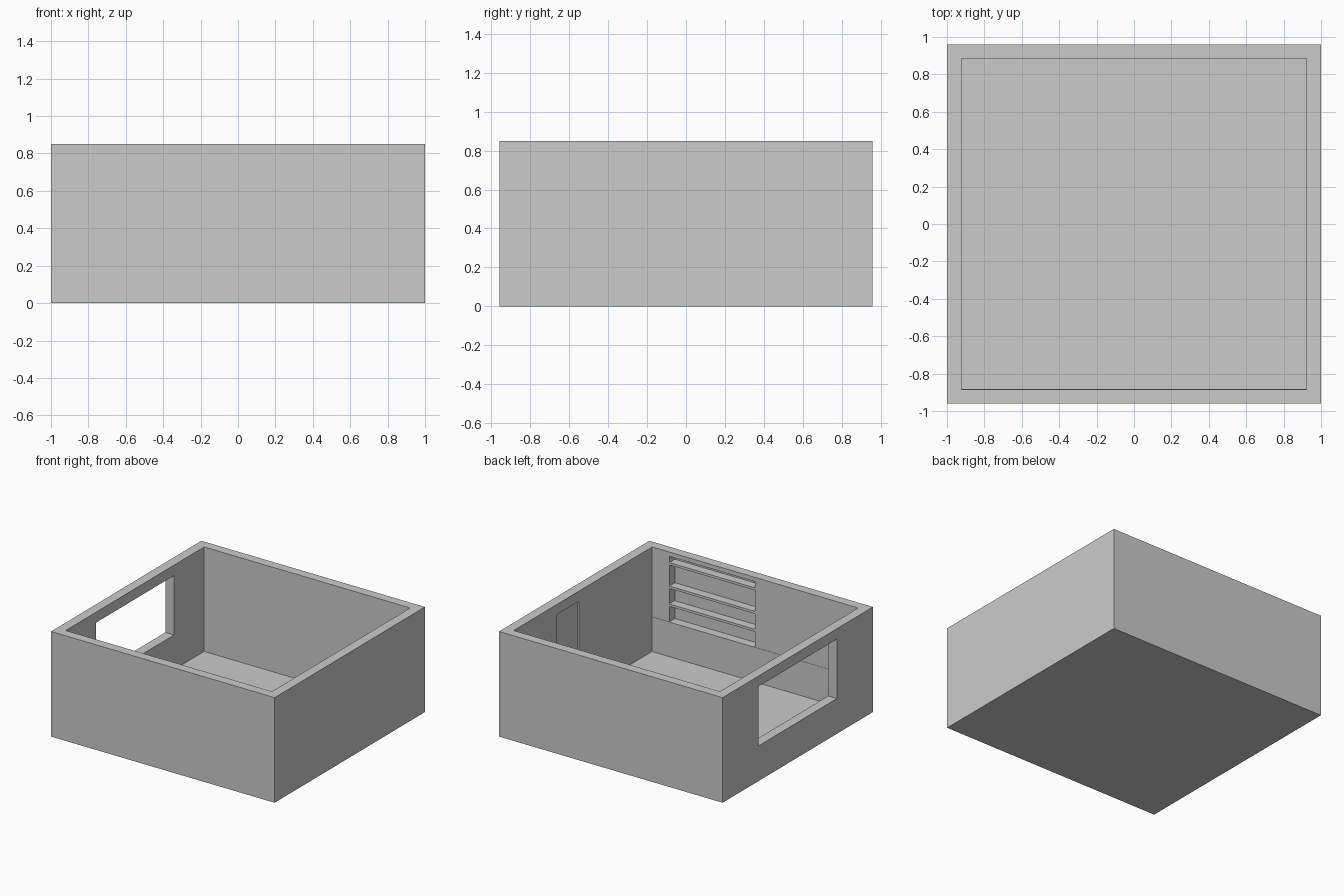
import bpy

if "Cube" in bpy.data.objects:
    bpy.data.objects.remove(bpy.data.objects["Cube"])

W, D, H = 1.0, 0.96, 0.85      # half width, half depth, height
IX, IY = 0.922, 0.884          # inner wall faces
FLOOR = 0.005
SILL = 0.285


def box(name, lo, hi):
    """Axis-aligned box between two corners."""
    size = [b - a for a, b in zip(lo, hi)]
    mid = [(a + b) / 2 for a, b in zip(lo, hi)]
    bpy.ops.mesh.primitive_cube_add(size=1, location=mid)
    ob = bpy.context.object
    ob.name = name
    ob.scale = size
    bpy.ops.object.transform_apply(location=False, rotation=False, scale=True)
    return ob


def cut(target, name, lo, hi):
    """Subtract a hidden box from the target."""
    cutter = box(name, lo, hi)
    cutter.hide_render = True
    cutter.display_type = 'WIRE'
    mod = target.modifiers.new(name, 'BOOLEAN')
    mod.operation = 'DIFFERENCE'
    mod.solver = 'EXACT'
    mod.object = cutter


# Room shell: open-topped walls with a thin floor
room = box("room_walls", (-W, -D, 0), (W, D, H))
cut(room, "room_cavity", (-IX, -IY, FLOOR), (IX, IY, H + 0.2))

# Window through the left wall
cut(room, "window_opening", (-W - 0.1, -0.5, SILL), (-0.8, 0.5, 0.765))

# Shallow door recess inside the right wall
cut(room, "door_recess", (0.8, 0.05, FLOOR), (IX + 0.015, 0.33, 0.768))

# Shelf niche inside the front wall
NX0, NX1, NBACK = 0.0, 0.768, -IY - 0.07
cut(room, "shelf_niche", (NX0, NBACK, SILL), (NX1, -0.8, 0.815))

# Shelf boards filling the niche depth
for i, top in enumerate((0.43, 0.575, 0.765)):
    box(f"shelf_{i + 1}", (NX0, NBACK, top - 0.02), (NX1, -IY, top))

# Slight ledge along the lower front wall, level with the niche base
box("lower_wall_panel", (-IX, -IY, FLOOR), (IX, -IY + 0.002, SILL))
